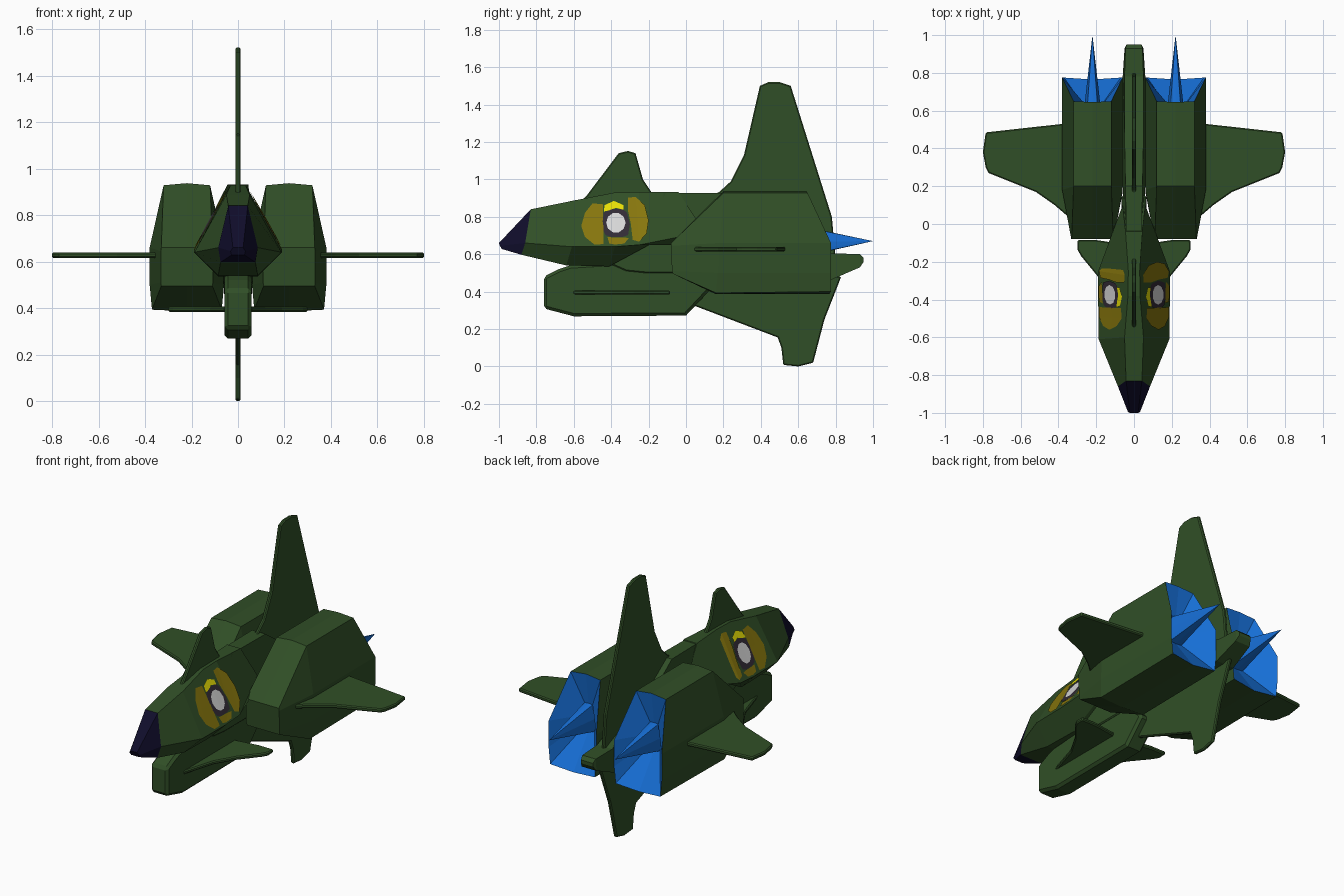
import bpy, bmesh, math
from mathutils import Vector
from mathutils.bvhtree import BVHTree

if "Cube" in bpy.data.objects:
    bpy.data.objects.remove(bpy.data.objects["Cube"])


def mat(name, r, g, b):
    m = bpy.data.materials.new(name)
    m.diffuse_color = (r, g, b, 1)
    m.use_nodes = True
    m.node_tree.nodes["Principled BSDF"].inputs["Base Color"].default_value = m.diffuse_color
    return m


GREEN = mat("forest_green", .030, .078, .020)
BLUE = mat("exhaust_blue", .008, .155, .66)
NAVY = mat("nose_navy", .005, .004, .024)
RING = mat("eye_charcoal", .032, .024, .036)
WHITE = mat("eye_white", .68, .68, .68)
YELLOW = mat("eye_yellow", .85, .78, .002)
OLIVE = mat("eye_olive", .24, .18, .004)


def finish(bm, name, mats, recalc=True):
    if recalc:
        bmesh.ops.recalc_face_normals(bm, faces=bm.faces)
    me = bpy.data.meshes.new(name)
    bm.to_mesh(me)
    bm.free()
    ob = bpy.data.objects.new(name, me)
    bpy.context.collection.objects.link(ob)
    for m in mats:
        me.materials.append(m)
    return ob


def loft(name, rings, mats, rule=None, apex=None):
    """Skin closed rings of points; rule(i) gives the material of band i."""
    bm = bmesh.new()
    vs = [[bm.verts.new(p) for p in r] for r in rings]
    n = len(rings[0])
    for i in range(len(vs) - 1):
        for k in range(n):
            j = (k + 1) % n
            f = bm.faces.new((vs[i][k], vs[i][j], vs[i + 1][j], vs[i + 1][k]))
            f.material_index = rule(i) if rule else 0
    f = bm.faces.new(vs[0])
    f.material_index = rule(0) if rule else 0
    if apex:
        a = bm.verts.new(apex)
        for k in range(n):
            f = bm.faces.new((vs[-1][k], vs[-1][(k + 1) % n], a))
            f.material_index = rule(len(vs)) if rule else 0
    else:
        bm.faces.new(vs[-1])
    return finish(bm, name, mats)


def slab(name, pts, axis, centre, thick, side=1, bevel=.006):
    """Extrude an outline: axis 'x' takes (y, z) points, axis 'z' takes (x, y)."""
    bm = bmesh.new()
    lay = []
    for t in (centre - thick / 2, centre + thick / 2):
        lay.append([bm.verts.new((t, a, b) if axis == 'x' else (side * a, b, t))
                    for a, b in pts])
    bm.faces.new(lay[0])
    bm.faces.new(lay[1])
    n = len(pts)
    for k in range(n):
        j = (k + 1) % n
        bm.faces.new((lay[0][k], lay[0][j], lay[1][j], lay[1][k]))
    ob = finish(bm, name, [GREEN])
    bv = ob.modifiers.new("edge", 'BEVEL')
    bv.width = bevel
    bv.segments = 1
    bv.angle_limit = math.radians(60)
    return ob


# head: half sections (top, side, bottom) mirrored into six-point rings
half = [
    [(.022, -1.0, .66), (.032, -.995, .645), (.028, -.985, .628)],
    [(.042, -.83, .84), (.085, -.86, .66), (.075, -.88, .597)],
    [(.05, -.60, .887), (.187, -.61, .64), (.085, -.64, .54)],
    [(.032, -.38, .93), (.19, -.38, .64), (.085, -.41, .535)],
    [(.03, -.25, .932), (.19, -.25, .65), (.085, -.20, .648)],
    [(.045, -.04, .932), (.06, .10, .72), (.055, .10, .648)],
]
rings = [h + [(-x, y, z) for x, y, z in reversed(h)] for h in half]
head = loft("head", rings, [GREEN, NAVY], lambda i: 1 if i == 0 else 0)

# central spine between the engines, ending in the tail nub
spine = []
for y, w0, z0, w1, z1 in [(-.12, .04, .66, .04, .928), (.20, .06, .48, .045, .928),
                          (.45, .06, .46, .05, .75), (.78, .06, .465, .05, .605),
                          (.93, .05, .53, .045, .60), (.95, .04, .56, .04, .58)]:
    spine.append([(-w0, y, z0), (w0, y, z0), (w1, y, z1), (-w1, y, z1)])
loft("spine", spine, [GREEN])

# keel under the head and the neck joining them
slab("keel", [(-.76, .48), (-.68, .52), (-.62, .54), (-.3, .56), (0, .55), (.13, .41),
              (.0, .272), (-.6, .268), (-.76, .31)], 'x', 0, .115, bevel=.015)
slab("neck", [(-.41, .55), (-.32, .51), (-.22, .50), (.15, .50), (.15, .70), (-.25, .67)],
     'x', 0, .13)

# vertical fins
slab("tail_fin", [(.12, .90), (.18, .935), (.24, .99), (.31, 1.13), (.395, 1.50), (.44, 1.52),
                  (.50, 1.52), (.56, 1.50), (.78, .80), (.80, .58), (.2, .58)], 'x', 0, .022)
slab("lower_fin", [(.03, .33), (.49, .155), (.51, .10), (.52, .008), (.60, .0), (.68, .02),
                   (.74, .25), (.83, .48), (.05, .5)], 'x', 0, .022)
slab("head_fin", [(-.57, .87), (-.53, .915), (-.36, 1.14), (-.31, 1.152), (-.27, 1.14),
                  (-.23, 1.0), (-.18, .925), (-.3, .87)], 'x', 0, .022)

# engine outlines: (dx, z, y) for front ring, shoulder ring and rear rim
front = [(0, .66, -.08), (.11, .66, -.08), (.112, .645, -.08), (.112, .51, -.075),
         (.11, .495, -.07), (0, .495, -.07)]
shoulder = [(0, .937, .20), (.10, .928, .20), (.16, .66, .18), (.16, .50, .17),
            (.15, .393, .16), (0, .386, .16)]
rear = [(0, .937, .645), (.10, .928, .65), (.16, .66, .775), (.16, .50, .775),
        (.15, .40, .775), (0, .386, .765)]
core = [(dx * .27, .67 + (z - .67) * .3, .62) for dx, z, y in rear]
wing = [(.30, 0.0), (.35, .04), (.42, .10), (.52, .17), (.77, .27), (.785, .30), (.80, .38),
        (.785, .485), (.36, .532), (.25, .53)]
canard = [(.03, -.62), (.06, -.60), (.12, -.40), (.19, -.28), (.28, -.17), (.30, -.135),
          (.298, -.085), (.2, -.085), (.03, -.11)]


def full(ring, cx):
    pts = [(cx + dx, y, z) for dx, z, y in ring]
    return pts + [(cx - dx, y, z) for dx, z, y in reversed(ring[1:-1])]


for s, side in ((1, "right"), (-1, "left")):
    cx = s * .22
    # engine with hollow blue exhaust and centre spike
    loft(side + "_engine", [full(r, cx) for r in (front, shoulder, rear, core)],
         [GREEN, BLUE], lambda i: 1 if i >= 2 else 0, apex=(cx, 1.0, .67))
    slab(side + "_wing", wing, 'z', .627, .024, s)
    slab(side + "_canard", canard, 'z', .395, .022, s)

# painted eyes: outlines in (y, z) laid on the head as thin plates
def oval(cy, cz, ry, rz, n=10):
    return [(cy + ry * math.cos(math.tau * k / n), cz + rz * math.sin(math.tau * k / n))
            for k in range(n)]


EYES = [
    ("eye_ring", RING, .004, [(-.45, .74), (-.44, .82), (-.40, .84), (-.34, .84), (-.315, .82),
                              (-.30, .76), (-.31, .70), (-.34, .69), (-.40, .69), (-.43, .70)]),
    ("eye_pupil", WHITE, .007, oval(-.375, .765, .052, .054)),
    ("eye_brow", YELLOW, .006, [(-.44, .825), (-.435, .86), (-.385, .882), (-.335, .86),
                                (-.335, .835), (-.375, .845), (-.41, .832)]),
    ("eye_front_patch", OLIVE, .004, [(-.445, .865), (-.50, .87), (-.54, .82), (-.56, .75),
                                      (-.54, .69), (-.49, .65), (-.44, .652), (-.455, .70),
                                      (-.455, .80)]),
    ("eye_back_patch", OLIVE, .004, [(-.31, .90), (-.27, .905), (-.22, .86), (-.20, .78),
                                     (-.21, .71), (-.25, .665), (-.285, .675), (-.295, .76),
                                     (-.31, .83)]),
    ("eye_low_patch", OLIVE, .004, [(-.42, .69), (-.41, .655), (-.38, .65), (-.33, .655),
                                    (-.305, .685), (-.34, .688), (-.39, .688)]),
]
tree = BVHTree.FromPolygons([v.co for v in head.data.vertices],
                            [tuple(p.vertices) for p in head.data.polygons])
for s, side in ((1, "right"), (-1, "left")):
    for name, m, lift, pts in EYES:
        bm = bmesh.new()
        bm.faces.new([bm.verts.new((0, y, z)) for y, z in pts])
        bmesh.ops.triangulate(bm, faces=bm.faces)
        # split along the head creases so the plate follows the surface
        for co, no in (((0, -.38, 0), (0, 1, 0)), ((0, -.49, 0), (0, 1, 0)),
                       ((0, 0, .77), (0, 0, 1))):
            bmesh.ops.bisect_plane(bm, geom=bm.verts[:] + bm.edges[:] + bm.faces[:],
                                   plane_co=co, plane_no=no)
        for v in bm.verts:
            hit, nor, _, _ = tree.ray_cast(Vector((s, v.co.y, v.co.z)), Vector((-s, 0, 0)))
            if hit:
                v.co = hit + Vector((s * .87, 0, .48)) * lift
        bm.normal_update()
        for f in bm.faces:
            if f.normal.x * s < 0:
                f.normal_flip()
        finish(bm, side + "_" + name, [m], recalc=False)
